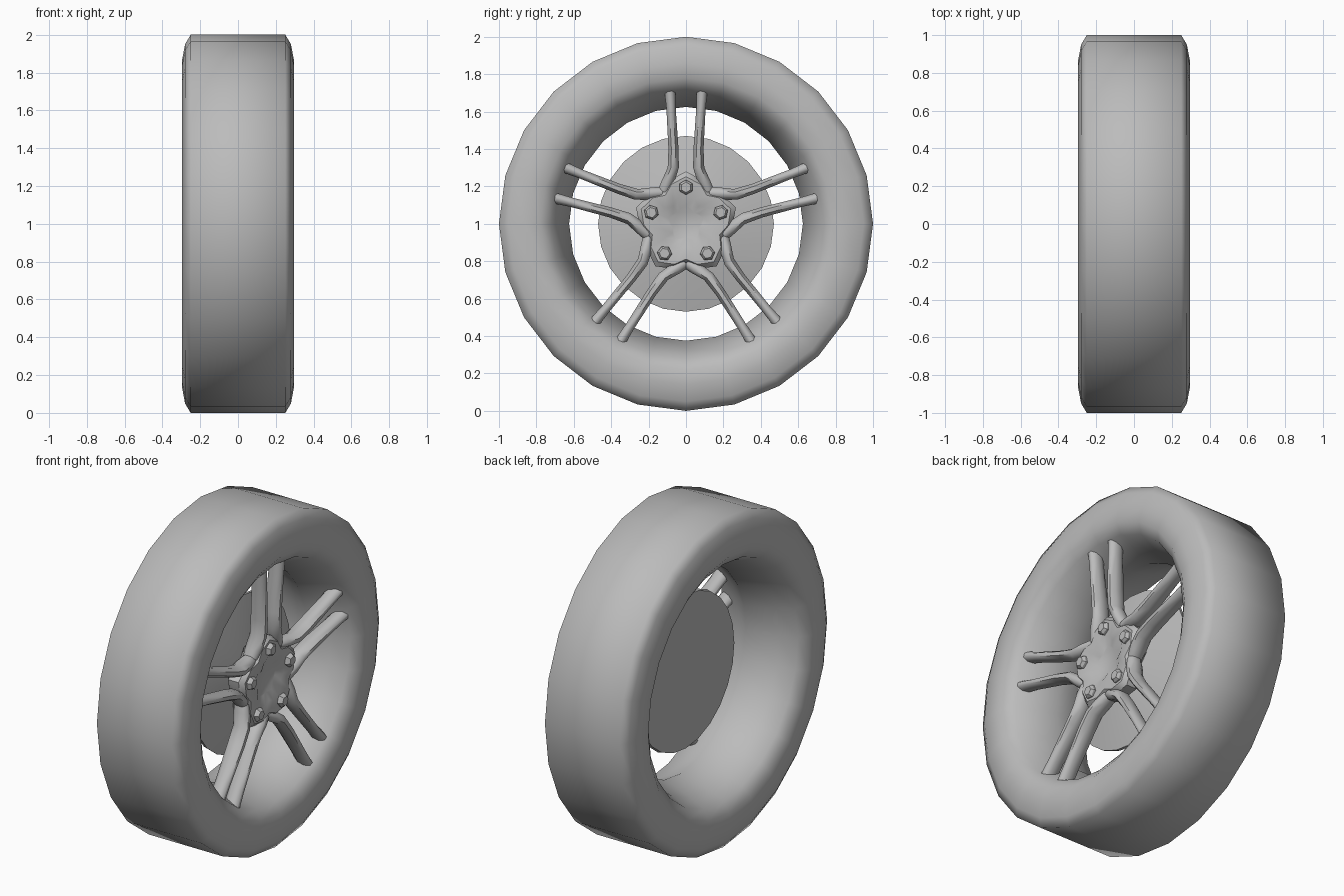
import bpy, bmesh, math
from mathutils import Vector

cube = bpy.data.objects.get("Cube")
if cube:
    bpy.data.objects.remove(cube)

grey = bpy.data.materials.new("plain grey")
grey.use_nodes = True
grey.diffuse_color = (0.5, 0.5, 0.5, 1)
grey.node_tree.nodes["Principled BSDF"].inputs["Base Color"].default_value = (0.5, 0.5, 0.5, 1)


def place(x, r, angle, offset=0.0):
    """Point at a depth, radius and angle about the axle, shifted along the tangent."""
    c, s = math.cos(angle), math.sin(angle)
    return Vector((x, r * c - offset * s, 1 + r * s + offset * c))


def finish(bm, name, sharp=40):
    bmesh.ops.recalc_face_normals(bm, faces=bm.faces)
    mesh = bpy.data.meshes.new(name)
    bm.to_mesh(mesh)
    bm.free()
    mesh.materials.append(grey)
    obj = bpy.data.objects.new(name, mesh)
    bpy.context.collection.objects.link(obj)
    bpy.ops.object.select_all(action='DESELECT')
    obj.select_set(True)
    bpy.context.view_layer.objects.active = obj
    bpy.ops.object.shade_smooth_by_angle(angle=math.radians(sharp))
    return obj


def bridge(bm, a, b):
    for i in range(len(a)):
        j = (i + 1) % len(a)
        bm.faces.new((a[i], a[j], b[j], b[i]))


def lathe(name, profile, sides, closed, sharp=40):
    """Spin an (x, radius) profile about the axle."""
    bm = bmesh.new()
    rings = [[bm.verts.new(place(x, r, math.pi / 2 + math.tau * i / sides))
              for i in range(sides)] for x, r in profile]
    for a, b in zip(rings, rings[1:]):
        bridge(bm, a, b)
    if closed:
        bridge(bm, rings[-1], rings[0])
    else:
        bm.faces.new(rings[0])
        bm.faces.new(rings[-1])
    return finish(bm, name, sharp)


# Tyre and rim barrel in one closed ring
front_half = [(0.25, 1), (0.28, 0.95), (0.297, 0.86), (0.292, 0.78), (0.25, 0.72), (0.15, 0.68)]
back_half = [(-x, r) for x, r in reversed(front_half)]
lathe("tyre_and_rim", front_half + [(0.03, 0.625)] + back_half, 24, True, 70)

# Domed brake disc behind the spokes
lathe("brake_disc", [(0.0, 0.465), (0.025, 0.47), (0.05, 0.36), (0.08, 0.2), (0.1, 0.08)], 24, False)

sectors = [math.pi / 2 + math.tau * k / 5 for k in range(5)]

# Star shaped hub with a recessed centre
bm = bmesh.new()
outline = [(a + math.radians(d), r) for a in sectors
           for d, r in ((-36, 0.21), (-20, 0.25), (0, 0.28), (20, 0.25))]
rings = [[bm.verts.new(place(x, r * scale, a)) for a, r in outline]
         for x, scale in ((0.09, 0.85), (0.12, 1), (0.19, 1), (0.215, 0.9), (0.21, 0.55), (0.185, 0.35))]
for a, b in zip(rings, rings[1:]):
    bridge(bm, a, b)
bm.faces.new(rings[0])
bm.faces.new(rings[-1])
finish(bm, "hub")

# Paired spokes, each flaring sideways into the hub
# Stations: radius, sideways offset, depth centre, half width, half depth
stations = [(0.17, 0.12, 0.165, 0.035, 0.04), (0.23, 0.095, 0.175, 0.035, 0.05),
            (0.3, 0.068, 0.185, 0.03, 0.05), (0.4, 0.067, 0.19, 0.027, 0.05),
            (0.62, 0.08, 0.2, 0.025, 0.045), (0.73, 0.088, 0.205, 0.03, 0.045)]
bm = bmesh.new()
for angle in sectors:
    for side in (-1, 1):
        rings = []
        for r, off, x, w, d in stations:
            ring = []
            for i in range(8):
                t = math.tau * (i + 0.5) / 8
                ring.append(bm.verts.new(place(x + d * math.sin(t) * 1.08, r, angle,
                                               side * off + w * math.cos(t) * 1.08)))
            rings.append(ring)
        for a, b in zip(rings, rings[1:]):
            bridge(bm, a, b)
        bm.faces.new(rings[0])
        bm.faces.new(rings[-1])
finish(bm, "spokes", 60)

# Raised lug nuts, one under each spoke pair
bm = bmesh.new()
for angle in sectors:
    rings = []
    for x, radius in ((0.16, 0.04), (0.225, 0.04), (0.24, 0.028)):
        rings.append([bm.verts.new(place(x, 0.195 + radius * math.cos(math.tau * i / 6), angle,
                                         radius * math.sin(math.tau * i / 6))) for i in range(6)])
    for a, b in zip(rings, rings[1:]):
        bridge(bm, a, b)
    bm.faces.new(rings[0])
    bm.faces.new(rings[-1])
finish(bm, "lug_nuts", 30)
